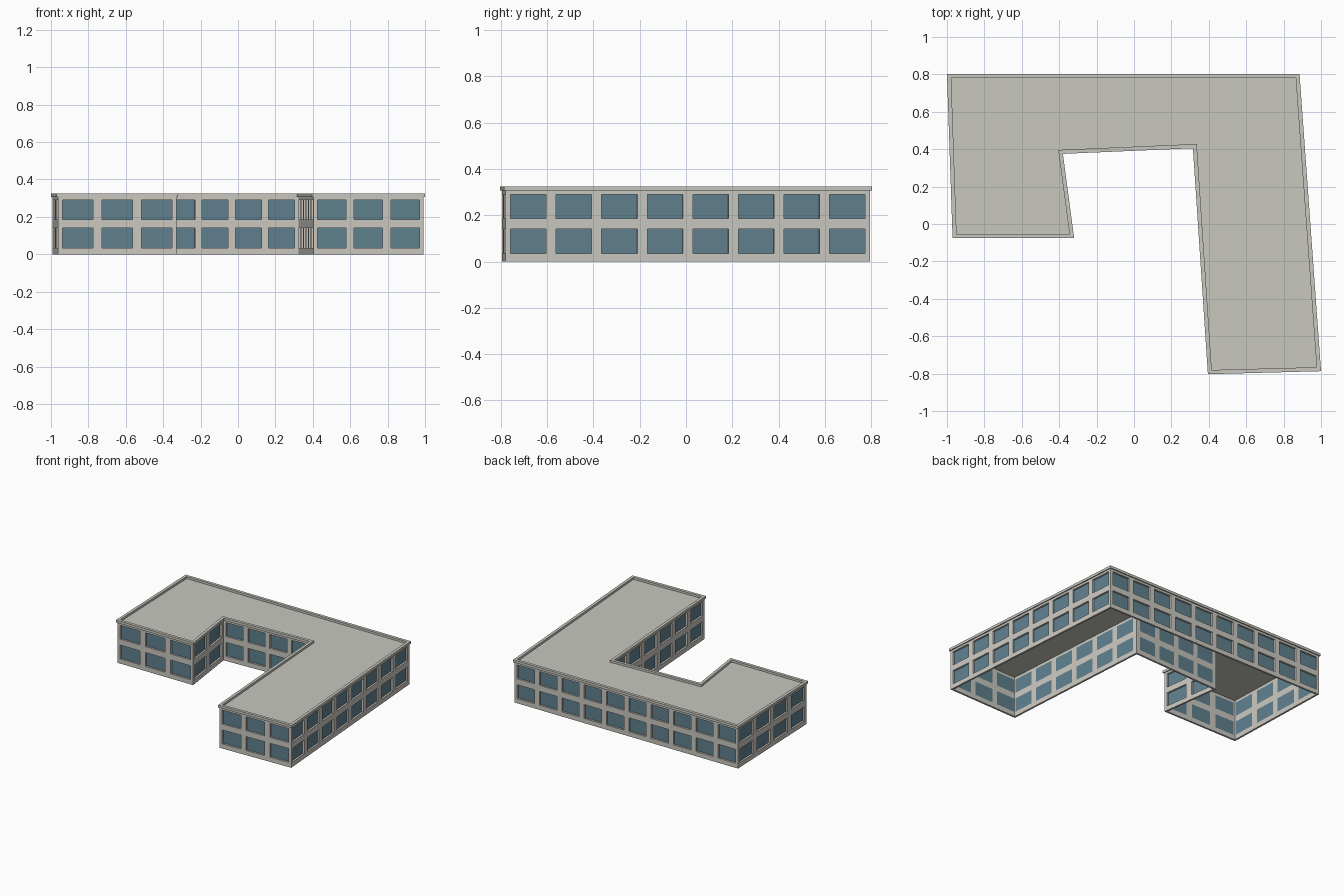
import bpy, bmesh
from mathutils import Vector

if "Cube" in bpy.data.objects:
    bpy.data.objects.remove(bpy.data.objects["Cube"], do_unlink=True)


def material(name, rgb):
    m = bpy.data.materials.new(name)
    m.use_nodes = True
    m.diffuse_color = (*rgb, 1)
    bsdf = next(n for n in m.node_tree.nodes if n.type == 'BSDF_PRINCIPLED')
    bsdf.inputs["Base Color"].default_value = (*rgb, 1)
    bsdf.inputs["Roughness"].default_value = 0.8
    return m


wall_mat = material("wall_grey", (0.60, 0.58, 0.53))
roof_mat = material("roof_grey", (0.58, 0.58, 0.53))
glass_mat = material("window_blue", (0.115, 0.22, 0.275))

# Plan outline, clockwise from the back corner, with window bays per side
outline = [Vector(p) for p in ((-1, .803), (.885, .803), (1, -.787), (.395, -.803),
                               (.315, .405), (-.38, .375), (-.32, -.075), (-.97, -.075))]
bays = (10, 8, 3, 6, 4, 2, 3, 4)
OVERHANG, DEPTH = 0.008, 0.014
CAP_LOW, ROOF, TOP = 0.306, 0.309, 0.325
levels = (0, .035, .14, .185, .29, CAP_LOW)


def inward(a, b):
    d = (b - a).normalized()
    return Vector((d.y, -d.x))


def offset(poly, dist):
    """Mitred inward offset of the clockwise outline."""
    result = []
    for i, p in enumerate(poly):
        n1 = inward(poly[i - 1], p)
        n2 = inward(p, poly[(i + 1) % len(poly)])
        result.append(p + (n1 + n2) * dist / (1 + n1.dot(n2)))
    return result


def face(bm, *pts):
    return bm.faces.new([bm.verts.new(p) for p in pts])


def at(p, z):
    return Vector((p.x, p.y, z))


def finish(bm, name, mat, solid=True):
    bmesh.ops.remove_doubles(bm, verts=bm.verts, dist=1e-5)
    if solid:
        bmesh.ops.recalc_face_normals(bm, faces=bm.faces)
    mesh = bpy.data.meshes.new(name)
    bm.to_mesh(mesh)
    bm.free()
    mesh.materials.append(mat)
    obj = bpy.data.objects.new(name, mesh)
    bpy.context.collection.objects.link(obj)


# Walls with window openings, and the recessed panes
outer = offset(outline, OVERHANG)
inner = offset(outline, OVERHANG + DEPTH)
walls, panes = bmesh.new(), bmesh.new()
for i, count in enumerate(bays):
    j = (i + 1) % len(outer)
    a, b = outer[i], outer[j]
    n = inward(a, b) * DEPTH
    stops = [0] + [(k + s) / count for k in range(count) for s in (.11, .89)] + [1]
    front = [a.lerp(b, t) for t in stops]
    back = [inner[i]] + [p + n for p in front[1:-1]] + [inner[j]]
    for c in range(len(stops) - 1):
        f0, f1, b0, b1 = front[c], front[c + 1], back[c], back[c + 1]
        for r in range(len(levels) - 1):
            z0, z1 = levels[r], levels[r + 1]
            if c % 2 and r % 2:
                face(panes, at(b1, z0), at(b0, z0), at(b0, z1), at(b1, z1))
                for z in (z0, z1):
                    face(walls, at(f0, z), at(f1, z), at(b1, z), at(b0, z))
                for f, k in ((f0, b0), (f1, b1)):
                    face(walls, at(f, z0), at(f, z1), at(k, z1), at(k, z0))
            else:
                for p, q in ((f0, f1), (b0, b1)):
                    face(walls, at(p, z0), at(q, z0), at(q, z1), at(p, z1))
        for z in (levels[0], levels[-1]):
            face(walls, at(f0, z), at(f1, z), at(b1, z), at(b0, z))
finish(walls, "walls", wall_mat)
finish(panes, "window_panes", glass_mat, solid=False)

# Parapet cap: a rectangular section swept round the outline
cap = bmesh.new()
for i in range(len(outline)):
    j = (i + 1) % len(outline)
    section = [[at(outline[k], CAP_LOW), at(outline[k], TOP),
                at(inner[k], TOP), at(inner[k], CAP_LOW)] for k in (i, j)]
    for k in range(4):
        m = (k + 1) % 4
        face(cap, section[0][k], section[0][m], section[1][m], section[1][k])
finish(cap, "parapet_cap", roof_mat)

# Flat roof deck inside the parapet
deck = bmesh.new()
face(deck, *[at(p, ROOF) for p in reversed(inner)])
finish(deck, "roof_deck", roof_mat, solid=False)
